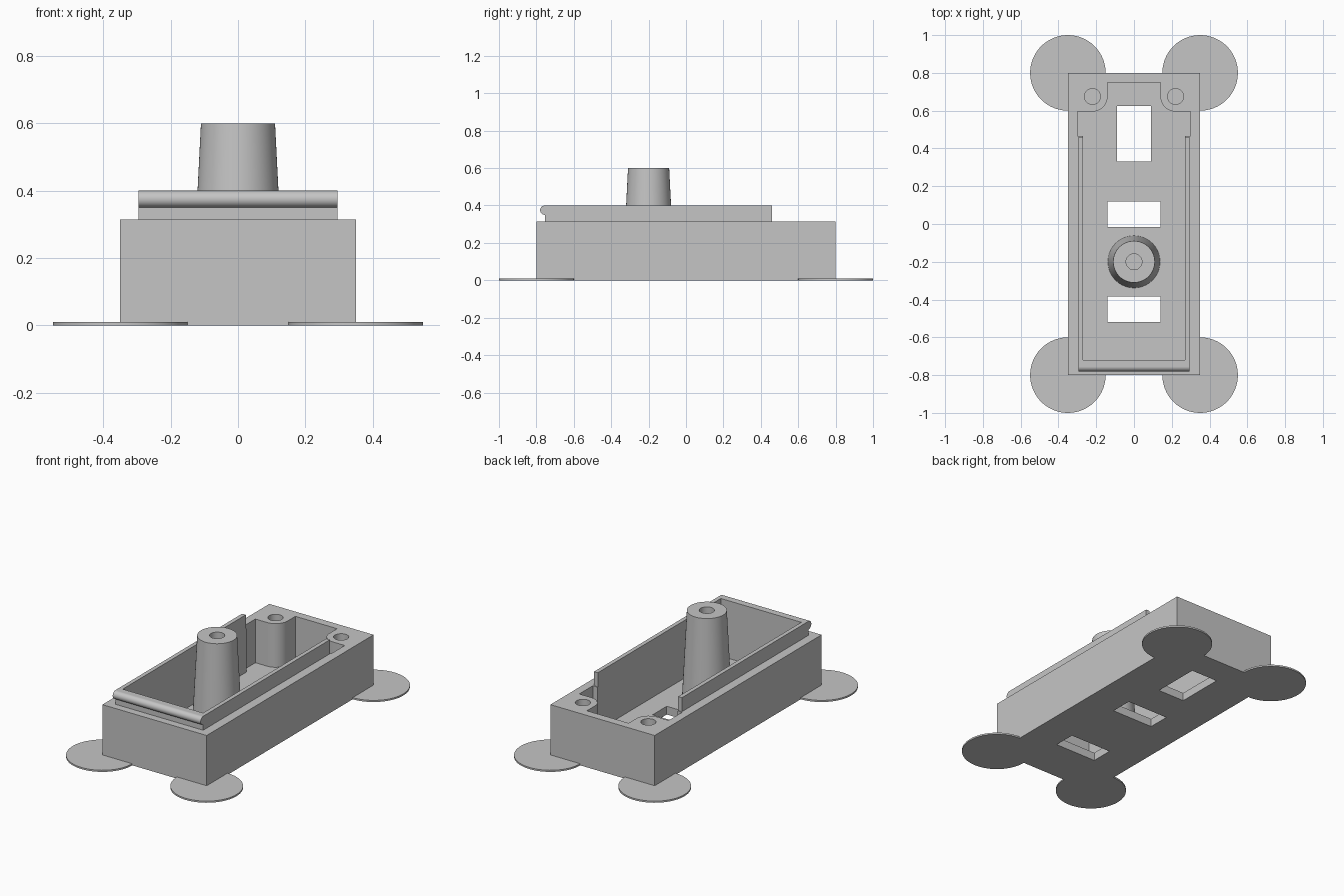
import bpy, bmesh, math

if "Cube" in bpy.data.objects:
    bpy.data.objects.remove(bpy.data.objects["Cube"])

grey = bpy.data.materials.new("light_grey")
grey.diffuse_color = (0.56, 0.56, 0.56, 1)
grey.use_nodes = True
grey.node_tree.nodes["Principled BSDF"].inputs["Base Color"].default_value = grey.diffuse_color

FLOOR, TOP, LIP_TOP = 0.05, 0.315, 0.40


def finish(name, bm, smooth=False):
    bmesh.ops.recalc_face_normals(bm, faces=bm.faces)
    me = bpy.data.meshes.new(name)
    bm.to_mesh(me)
    bm.free()
    me.materials.append(grey)
    ob = bpy.data.objects.new(name, me)
    bpy.context.collection.objects.link(ob)
    if smooth:
        smooth_edges(ob)
    return ob


def smooth_edges(ob):
    bpy.ops.object.select_all(action='DESELECT')
    ob.select_set(True)
    bpy.context.view_layer.objects.active = ob
    bpy.ops.object.shade_smooth_by_angle(angle=math.radians(30))


def prism(name, pts, z0, z1, smooth=False):
    """Extrude a closed xy outline from z0 to z1."""
    bm = bmesh.new()
    face = bm.faces.new([bm.verts.new((x, y, z0)) for x, y in pts])
    new = bmesh.ops.extrude_face_region(bm, geom=[face])["geom"]
    for v in new:
        if isinstance(v, bmesh.types.BMVert):
            v.co.z = z1
    return finish(name, bm, smooth)


def rect(x0, x1, y0, y1):
    return [(x0, y0), (x1, y0), (x1, y1), (x0, y1)]


def circle(cx, cy, r, n=48):
    return [(cx + r * math.cos(2 * math.pi * i / n),
             cy + r * math.sin(2 * math.pi * i / n)) for i in range(n)]


def cut(ob, cutter):
    mod = ob.modifiers.new("cut", 'BOOLEAN')
    mod.operation, mod.solver, mod.object = 'DIFFERENCE', 'EXACT', cutter
    bpy.ops.object.select_all(action='DESELECT')
    ob.select_set(True)
    bpy.context.view_layer.objects.active = ob
    bpy.ops.object.modifier_apply(modifier=mod.name)
    bpy.data.objects.remove(cutter)


# Box body
body = prism("box_body", rect(-0.35, 0.35, -0.8, 0.8), 0, TOP)

# Cavity outline with rounded screw bosses in the rear corners
right = [(0.27, -0.72), (0.27, 0.465), (0.30, 0.465), (0.30, 0.595)]
right += [(0.22 - 0.08 * math.sin(a), 0.675 - 0.08 * math.cos(a))
          for a in (math.pi / 2 * i / 10 for i in range(11))]
right += [(0.14, 0.75)]
cavity = right + [(-x, y) for x, y in reversed(right)]
cut(body, prism("cavity_cutter", cavity, FLOOR, 0.5))

# Screw holes in the corner bosses
for s in (-1, 1):
    cut(body, prism("screw_cutter", circle(s * 0.22, 0.675, 0.042, 32), FLOOR, 0.5))

# Openings through the floor
for w, y0, y1 in ((0.09, 0.33, 0.625), (0.14, -0.015, 0.12), (0.14, -0.52, -0.385)):
    cut(body, prism("floor_cutter", rect(-w, w, y0, y1), -0.1, 0.15))
smooth_edges(body)

# Raised lip around the front and sides
prism("raised_lip", [(-0.295, 0.46), (-0.295, -0.755), (0.295, -0.755), (0.295, 0.46),
                     (0.27, 0.46), (0.27, -0.72), (-0.27, -0.72), (-0.27, 0.46)],
      TOP, LIP_TOP)

# Rounded snap bead along the front of the lip
bead = prism("snap_bead", circle(0, 0, 0.025, 32), -0.295, 0.295)
for v in bead.data.vertices:
    x, y, z = v.co
    v.co = (z, x - 0.755, y + LIP_TOP - 0.025)
smooth_edges(bead)

# Tapered hollow post, turned from a profile
bm = bmesh.new()
profile = [(0.138, FLOOR), (0.11, 0.60), (0.042, 0.60), (0.042, FLOOR + 0.01)]
rings = [[bm.verts.new((x, y, z)) for x, y in circle(0, -0.2, r, 64)] for r, z in profile]
for a, b in zip(rings, rings[1:]):
    for i in range(64):
        j = (i + 1) % 64
        bm.faces.new((a[i], a[j], b[j], b[i]))
bm.faces.new(rings[0])
bm.faces.new(rings[-1])
finish("tapered_post", bm, True)

# Flat round pads under the corners
for sx in (-1, 1):
    for sy in (-1, 1):
        prism("corner_pad", circle(sx * 0.35, sy * 0.8, 0.2, 64), 0, 0.01, True)
